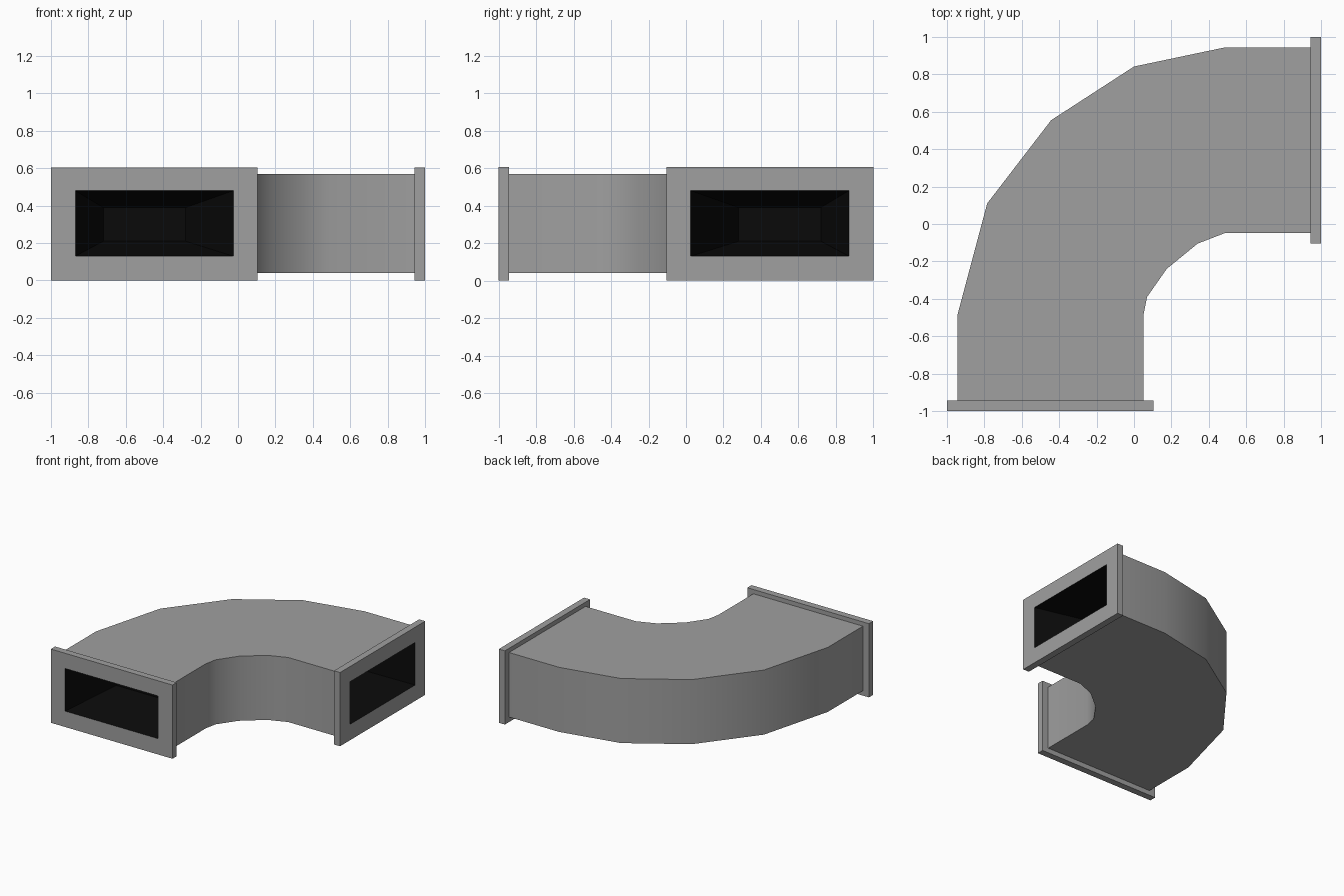
import bpy, math

if "Cube" in bpy.data.objects:
    bpy.data.objects.remove(bpy.data.objects["Cube"])


def material(name, value):
    m = bpy.data.materials.new(name)
    m.diffuse_color = (value, value, value, 1)
    m.use_nodes = True
    m.node_tree.nodes["Principled BSDF"].inputs["Base Color"].default_value = m.diffuse_color
    return m


metal = material("grey_metal", 0.35)
dark = material("dark_interior", 0.003)


def make_object(name, verts, faces, mats):
    mesh = bpy.data.meshes.new(name)
    mesh.from_pydata(verts, [], faces)
    for m in mats:
        mesh.materials.append(m)
    obj = bpy.data.objects.new(name, mesh)
    bpy.context.collection.objects.link(obj)
    return obj


# Curved duct: inner and outer plan outlines, raised between two heights
Z0, Z1 = 0.04, 0.57
inner = [(0.05, -0.945), (0.05, -0.49), (0.07, -0.39), (0.175, -0.24),
         (0.34, -0.105), (0.49, -0.047), (0.945, -0.047)]
outer = [(-0.945, -0.945), (-0.945, -0.49), (-0.785, 0.11), (-0.443, 0.555),
         (0.0, 0.842), (0.49, 0.945), (0.945, 0.945)]
n = len(inner)
outline = inner + outer[::-1]
N = len(outline)
verts = [(x, y, Z0) for x, y in outline] + [(x, y, Z1) for x, y in outline]
faces = []
for i in range(N - 1):
    if i != n - 1:                       # both ends stay open
        faces.append((i, i + 1, N + i + 1, N + i))
for i in range(n - 1):                   # top and bottom strips
    a, b, c, d = i, i + 1, N - 2 - i, N - 1 - i
    faces.append((a, d, c, b))
    faces.append((N + a, N + b, N + c, N + d))
duct = make_object("curved_duct", verts, faces, [metal])
bpy.context.view_layer.objects.active = duct
duct.select_set(True)
bpy.ops.object.shade_smooth_by_angle(angle=math.radians(32))

# End flange: rectangular loops (x0, x1, z0, z1, y) from the duct round to the dark opening
loops = [(-0.945, 0.05, Z0, Z1, -0.945),
         (-1.0, 0.105, 0.0, 0.605, -0.945),
         (-1.0, 0.105, 0.0, 0.605, -1.0),
         (-0.87, -0.025, 0.13, 0.48, -1.0),
         (-0.72, -0.28, 0.21, 0.39, -0.55)]


def flange(name, mirrored):
    verts = []
    for x0, x1, z0, z1, y in loops:
        verts += [(x0, y, z0), (x1, y, z0), (x1, y, z1), (x0, y, z1)]
    faces = []
    for k in range(len(loops) - 1):
        for i in range(4):
            j = (i + 1) % 4
            faces.append((4 * k + i, 4 * k + j, 4 * k + 4 + j, 4 * k + 4 + i))
    last = 4 * (len(loops) - 1)
    faces.append(tuple(range(last, last + 4)))
    if mirrored:                         # reflect across the diagonal of the bend
        verts = [(-y, -x, z) for x, y, z in verts]
        faces = [f[::-1] for f in faces]
    obj = make_object(name, verts, faces, [metal, dark])
    for p in obj.data.polygons:          # recess walls and back are dark
        p.material_index = 1 if p.index >= 12 else 0


flange("front_flange", False)
flange("right_flange", True)
